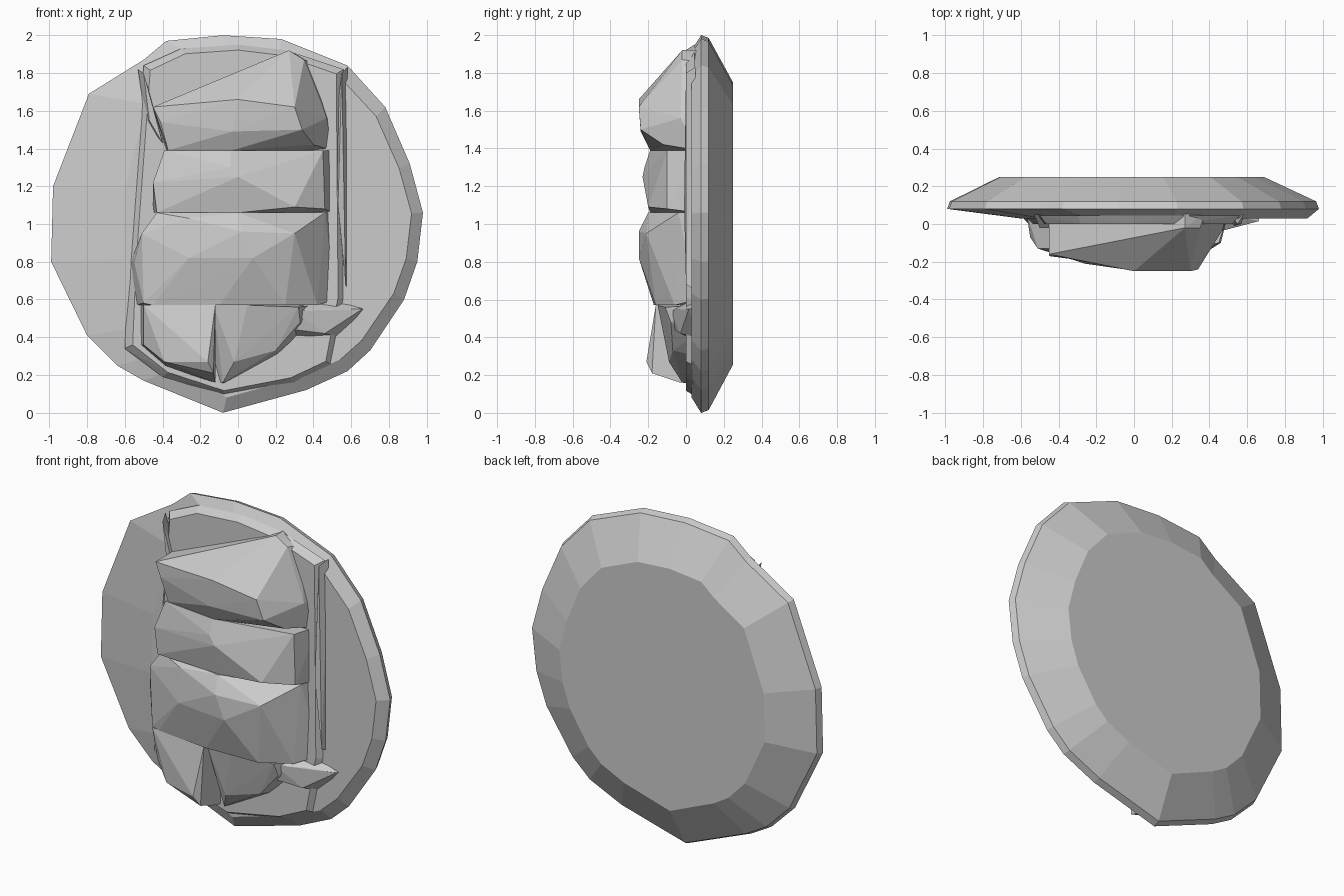
import bpy, bmesh


def finish(name, bm):
    bmesh.ops.recalc_face_normals(bm, faces=bm.faces)
    mesh = bpy.data.meshes.new(name)
    bm.to_mesh(mesh)
    bm.free()
    obj = bpy.data.objects.new(name, mesh)
    bpy.context.collection.objects.link(obj)
    return obj


def hull(name, front, base, base_y=0.06):
    """Faceted lump: front points (x, y, z) plus a base outline (x, z) sunk in the disc."""
    bm = bmesh.new()
    for p in front + [(x, base_y, z) for x, z in base]:
        bm.verts.new(p)
    res = bmesh.ops.convex_hull(bm, input=bm.verts[:])
    junk = {v for v in res["geom_interior"] + res["geom_unused"]
            if isinstance(v, bmesh.types.BMVert)}
    bmesh.ops.delete(bm, geom=list(junk), context='VERTS')
    return finish(name, bm)


# Irregular round disc: front ring, thin rim, bevelled flat back
outline = [(-.08, 0), (-.5, .17), (-.64, .25), (-.8, .41), (-.99, .8), (-.98, 1.2),
           (-.79, 1.69), (-.5, 1.87), (-.38, 1.97), (-.08, 2), (.23, 1.98), (.58, 1.84),
           (.78, 1.62), (.91, 1.32), (.98, 1.06), (.95, .8), (.88, .6), (.7, .33),
           (.58, .22), (.36, .12)]


def ring(bm, sx, sz, y):
    return [bm.verts.new((-.03 + (x + .03) * sx(x), y, 1.01 + (z - 1.01) * sz))
            for x, z in outline]


bm = bmesh.new()
rings = [ring(bm, lambda x: .94 if x > 0 else .6, .92, .03),
         ring(bm, lambda x: 1, 1, .08),
         ring(bm, lambda x: .985, .985, .12),
         ring(bm, lambda x: .71, .745, .25)]
n = len(outline)
for a, b in zip(rings, rings[1:]):
    for i in range(n):
        j = (i + 1) % n
        bm.faces.new((a[i], a[j], b[j], b[i]))
bm.faces.new(rings[0])
bm.faces.new(rings[-1])
finish("disc", bm)

# Raised centre plate between the two side seams
plate = [(-.5, 1.84), (-.3, 1.93), (0, 1.95), (.26, 1.92), (.56, 1.82), (.53, 1.2),
         (.57, .6), (.5, .25), (.3, .16), (-.08, .09), (-.4, .19), (-.6, .34),
         (-.58, .8), (-.5, 1.4)]
hull("centre_plate", [(x * .93, .0, 1 + (z - 1) * .97) for x, z in plate], plate, .045)

# Four stacked relief lumps, top to bottom
hull("top_relief",
     [(-.45, -.16, 1.62), (-.41, -.17, 1.54), (0, -.25, 1.66), (.3, -.25, 1.62),
      (.34, -.24, 1.5), (-.03, -.24, 1.49), (.27, -.02, 1.92), (.35, -.02, 1.87),
      (.4, -.12, 1.42), (-.03, -.19, 1.39), (-.37, -.15, 1.39), (.47, -.03, 1.56)],
     [(-.45, 1.62), (.27, 1.92), (.38, 1.86), (.48, 1.55), (.5, 1.39), (-.38, 1.39)])
hull("upper_middle_relief",
     [(-.39, -.15, 1.39), (-.45, -.17, 1.22), (-.43, -.17, 1.06), (-.04, -.22, 1.3),
      (-.04, -.19, 1.39), (0, -.23, 1.25), (.3, -.2, 1.09), (.45, -.1, 1.39),
      (.46, -.1, 1.08), (0, -.19, 1.06)],
     [(-.39, 1.39), (.5, 1.39), (.5, 1.06), (-.45, 1.06), (-.45, 1.22)])
hull("lower_middle_relief",
     [(-.43, -.13, 1.06), (-.51, -.13, .95), (-.55, -.07, .8), (-.5, -.12, .58),
      (-.26, -.19, 1.03), (-.26, -.21, .82), (.02, -.25, .96), (.08, -.25, .82),
      (.3, -.21, .95), (0, -.2, 1.06), (.46, -.04, 1.06), (.42, -.06, .57),
      (.25, -.16, .57), (-.1, -.17, .57), (-.45, -.13, .57)],
     [(-.43, 1.06), (.5, 1.06), (.52, .6), (-.55, .57), (-.57, .8)])
hull("bottom_left_relief",
     [(-.5, -.12, .57), (-.12, -.16, .57), (-.5, -.07, .36), (-.39, -.14, .27),
      (-.16, -.21, .27), (-.13, -.18, .21), (-.12, -.03, .16)],
     [(-.52, .57), (-.12, .57), (-.12, .16), (-.38, .24), (-.52, .36)])
hull("bottom_right_relief",
     [(-.13, -.12, .57), (.05, -.15, .57), (.32, -.11, .56), (.33, -.08, .48),
      (.2, -.07, .33), (-.02, -.09, .27), (-.08, -.02, .16)],
     [(-.13, .57), (.42, .57), (.35, .42), (.22, .3), (-.06, .15), (-.13, .16)])

# Tapered side nub beside the bottom lump
hull("side_nub",
     [(.3, -.08, .54), (.3, -.06, .44), (.48, -.03, .55), (.46, -.03, .42), (.66, .015, .55)],
     [(.28, .57), (.47, .61), (.67, .55), (.55, .4), (.26, .38)])

# Raised edges along the side seams
hull("left_seam", [(-.5, -.02, 1.8), (-.47, -.02, 1.55), (-.4, -.02, 1.43)],
     [(-.53, 1.82), (-.49, 1.54), (-.39, 1.42)], .05)
hull("right_seam", [(.55, .0, 1.8), (.53, -.01, 1.1), (.57, .0, .68)],
     [(.58, 1.83), (.55, 1.1), (.58, .65), (.5, 1.4)], .05)
